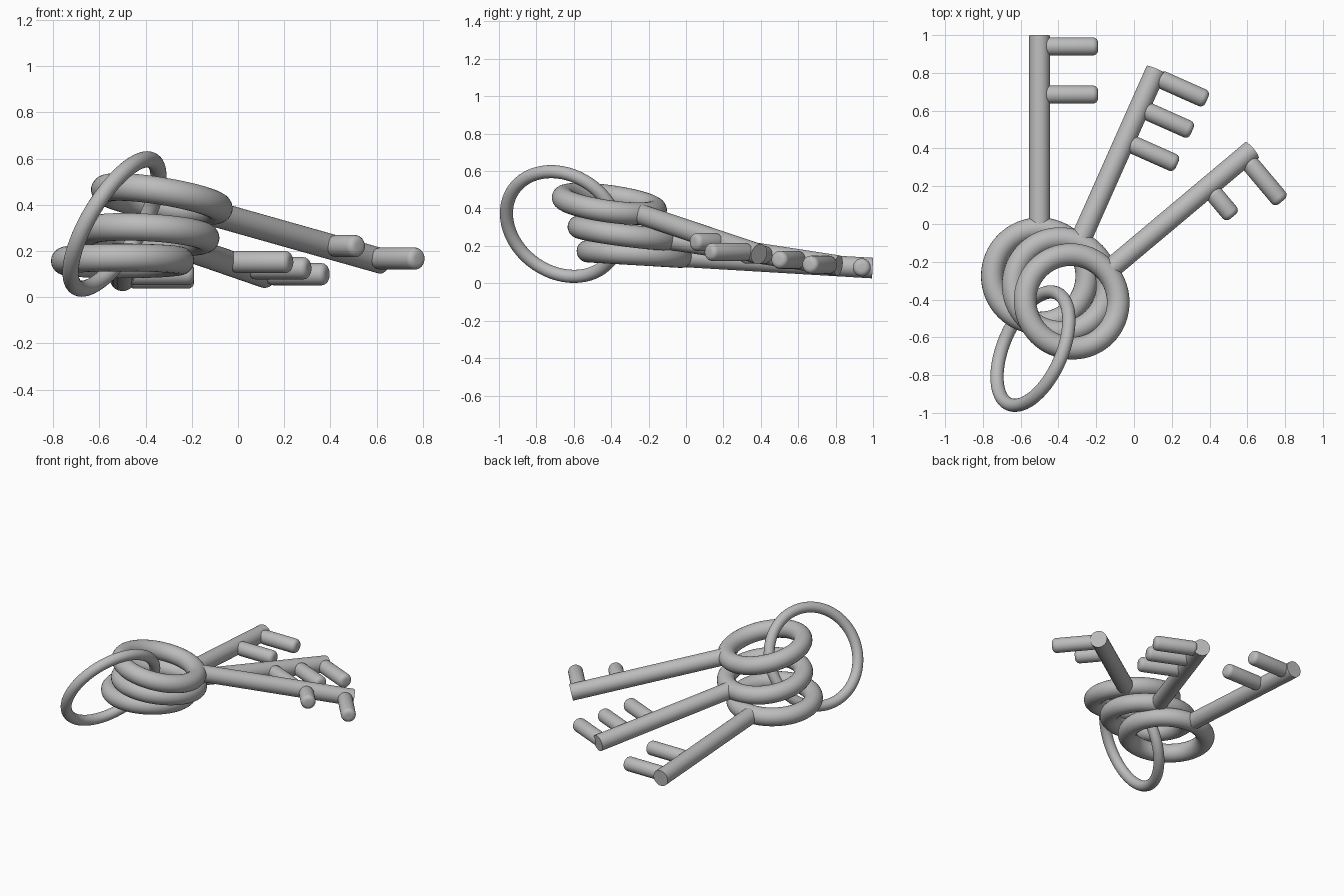
import bpy, bmesh, math
from mathutils import Matrix, Vector

if "Cube" in bpy.data.objects:
    bpy.data.objects.remove(bpy.data.objects["Cube"])

metal = bpy.data.materials.new("grey metal")
metal.diffuse_color = (0.5, 0.5, 0.5, 1)
metal.use_nodes = True
metal.node_tree.nodes["Principled BSDF"].inputs["Base Color"].default_value = metal.diffuse_color


def finish(obj, name, matrix):
    obj.name = name
    obj.data.materials.append(metal)
    obj.matrix_world = matrix
    bpy.ops.object.select_all(action='DESELECT')
    obj.select_set(True)
    bpy.context.view_layer.objects.active = obj
    bpy.ops.object.shade_smooth_by_angle(angle=math.radians(35))


def torus(name, major, minor, matrix):
    bpy.ops.mesh.primitive_torus_add(major_radius=major, minor_radius=minor,
                                     major_segments=64, minor_segments=24)
    finish(bpy.context.object, name, matrix)


def rod(name, profile, matrix, sides=32):
    """Closed round rod along local z from (radius, z) pairs."""
    bm = bmesh.new()
    rings = [[bm.verts.new((r * math.cos(2 * math.pi * i / sides),
                            r * math.sin(2 * math.pi * i / sides), z))
              for i in range(sides)] for r, z in profile]
    for a, b in zip(rings, rings[1:]):
        for i in range(sides):
            j = (i + 1) % sides
            bm.faces.new((a[i], a[j], b[j], b[i]))
    bm.faces.new(rings[0][::-1])
    bm.faces.new(rings[-1])
    mesh = bpy.data.meshes.new(name)
    bm.to_mesh(mesh)
    bm.free()
    obj = bpy.data.objects.new(name, mesh)
    bpy.context.collection.objects.link(obj)
    finish(obj, name, matrix)


def rounded(z0, z1, r=0.048, e=0.028):
    """Profile with rounded rims at both ends."""
    steps = [math.radians(a) for a in (0, 22.5, 45, 67.5, 90)]
    start = [(r - e + e * math.sin(t), z0 + e - e * math.cos(t)) for t in steps]
    return start + [(rr, z0 + z1 - z) for rr, z in reversed(start)]


# Keys: bow centre, heading from +y, downward pitch, shaft end, teeth (along, reach)
keys = [
    ("lower", (-0.5, -0.275, 0.157), 0, 3.4, 1.275, [(1.217, 0.31), (0.962, 0.31)]),
    ("middle", (-0.39, -0.325, 0.27), 24, 8, 1.26, [(1.225, 0.31), (1.04, 0.305), (0.845, 0.305)]),
    ("upper", (-0.33, -0.41, 0.425), 50, 12.2, 1.275, [(1.22, 0.31), (0.965, 0.205)]),
]
along_y = Matrix.Rotation(-math.pi / 2, 4, 'X')
along_x = Matrix.Rotation(math.pi / 2, 4, 'Y')
for name, centre, heading, pitch, end, teeth in keys:
    m = (Matrix.Translation(centre) @ Matrix.Rotation(-math.radians(heading), 4, 'Z')
         @ Matrix.Rotation(-math.radians(pitch), 4, 'X'))
    torus(name + "_key_bow", 0.25, 0.06, m)
    rod(name + "_key_shaft", [(0.055, 0.25), (0.055, end)], m @ along_y)
    for k, (y, reach) in enumerate(teeth):
        rod(f"{name}_key_tooth_{k + 1}", rounded(0.025, reach),
            m @ Matrix.Translation((0, y, 0)) @ along_x)

# Tilted ring holding the keys
normal = Vector((0.805, -0.348, -0.484))
torus("key_ring", 0.32, 0.035, Matrix.Translation((-0.535, -0.66, 0.317))
      @ normal.to_track_quat('Z', 'Y').to_matrix().to_4x4())
